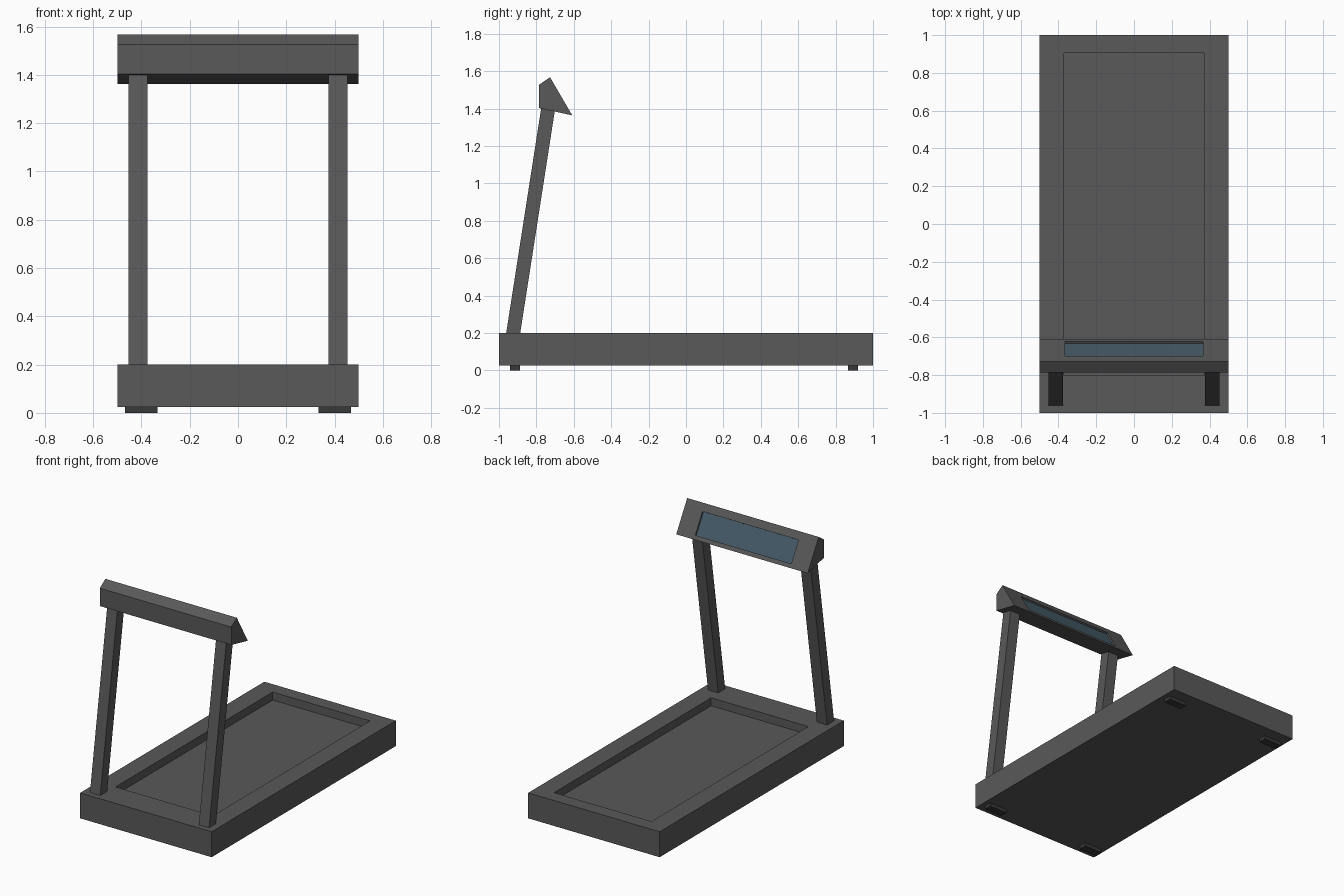
import bpy, bmesh, math
from mathutils import Vector

if "Cube" in bpy.data.objects:
    bpy.data.objects.remove(bpy.data.objects["Cube"])


def material(name, rgb):
    m = bpy.data.materials.new(name)
    m.diffuse_color = (*rgb, 1)
    m.use_nodes = True
    m.node_tree.nodes["Principled BSDF"].inputs["Base Color"].default_value = m.diffuse_color
    return m


FRAME = material("charcoal frame", (0.1, 0.1, 0.1))
RUBBER = material("black rubber", (0.04, 0.04, 0.04))
SCREEN = material("blue grey screen", (0.06, 0.105, 0.14))


def prism(profile, x0, x1):
    """Extrude a (y, z) profile along x."""
    bm = bmesh.new()
    face = bm.faces.new([bm.verts.new((x0, y, z)) for y, z in profile])
    out = bmesh.ops.extrude_face_region(bm, geom=[face])["geom"]
    moved = [v for v in out if isinstance(v, bmesh.types.BMVert)]
    bmesh.ops.translate(bm, verts=moved, vec=(x1 - x0, 0, 0))
    bmesh.ops.recalc_face_normals(bm, faces=bm.faces[:])
    bm.normal_update()
    return bm


def box_profile(y0, y1, z0, z1):
    return [(y0, z0), (y1, z0), (y1, z1), (y0, z1)]


def recess(bm, direction, half_x, y0, y1, depth):
    """Sink a rectangular panel into the face that points along direction."""
    face = max(bm.faces, key=lambda f: f.normal.dot(Vector(direction)))
    n, c = face.normal.copy(), face.calc_center_median()
    bmesh.ops.inset_individual(bm, faces=[face], thickness=0.01)
    for v in face.verts:
        x = math.copysign(half_x, v.co.x)
        y = y1 if v.co.y > c.y else y0
        z = c.z - (n.x * (x - c.x) + n.y * (y - c.y)) / n.z
        v.co = (x, y, z)
    floor = bmesh.ops.extrude_discrete_faces(bm, faces=[face])["faces"][0]
    bmesh.ops.translate(bm, verts=floor.verts[:], vec=-n * depth)
    return floor


def finish(name, bm, *mats):
    me = bpy.data.meshes.new(name)
    bm.to_mesh(me)
    bm.free()
    for m in mats:
        me.materials.append(m)
    bpy.context.collection.objects.link(bpy.data.objects.new(name, me))


# Deck with sunken running surface
deck = prism(box_profile(-1, 1, 0.025, 0.2), -0.5, 0.5)
recess(deck, (0, 0, 1), 0.37, -0.802, 0.905, 0.055)
finish("deck", deck, FRAME)

# Console with sunken screen on the sloping face
console = prism([(-0.787, 1.403), (-0.608, 1.363), (-0.727, 1.567), (-0.787, 1.526)], -0.5, 0.5)
panel = recess(console, (0, 0.86, 0.51), 0.365, -0.70, -0.622, 0.012)
panel.material_index = 1
finish("console", console, FRAME, SCREEN)

# Leaning posts and feet on both sides
post = [(-0.962, 0.195), (-0.887, 0.195), (-0.698, 1.41), (-0.773, 1.41)]
for side, s in (("left", -1), ("right", 1)):
    finish(f"{side}_post", prism(post, s * 0.375, s * 0.453), FRAME)
    for end, y in (("front", -0.915), ("rear", 0.892)):
        foot = box_profile(y - 0.027, y + 0.027, 0, 0.026)
        finish(f"{side}_{end}_foot", prism(foot, s * 0.333, s * 0.468), RUBBER)
